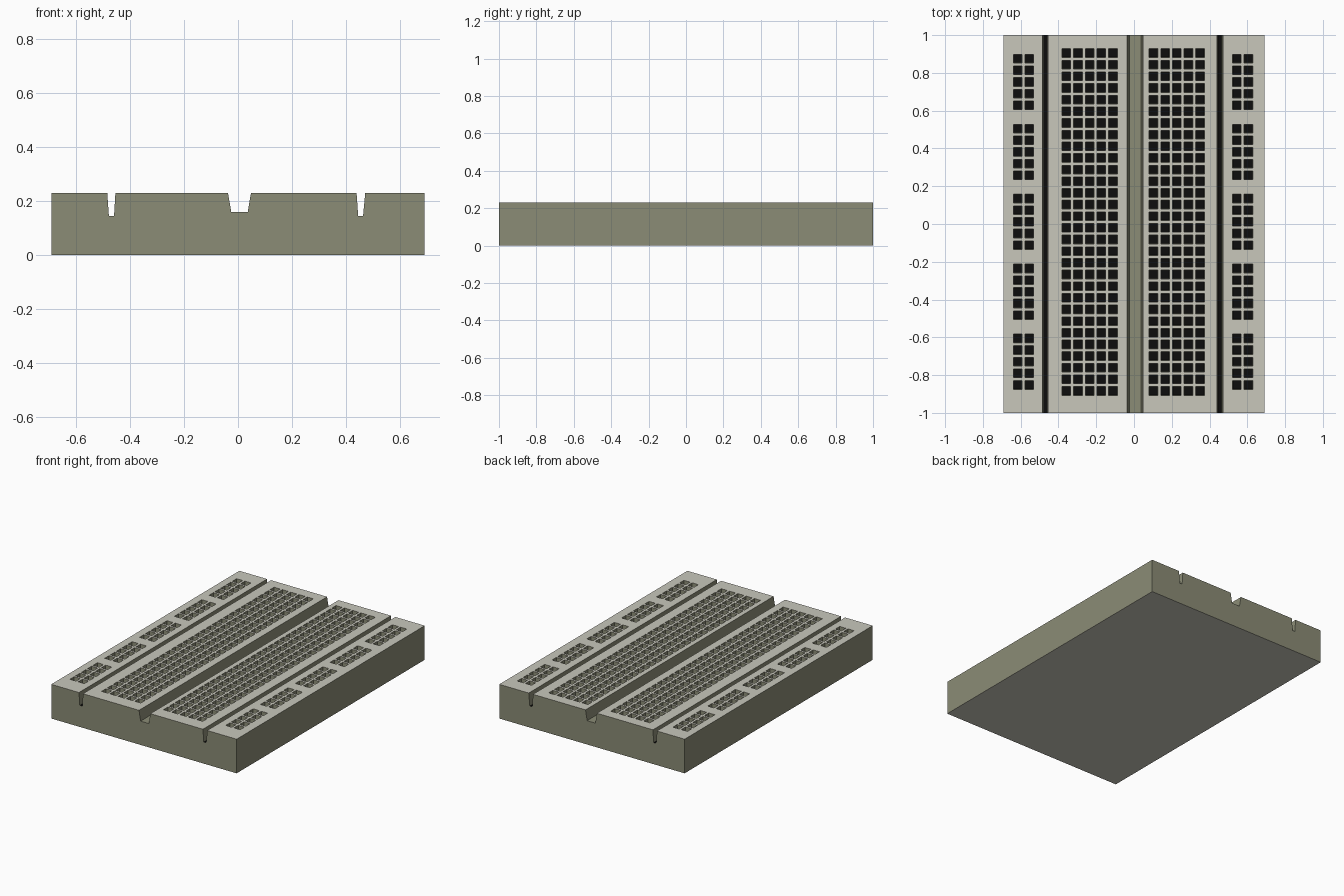
import bpy, bmesh

if "Cube" in bpy.data.objects:
    bpy.data.objects.remove(bpy.data.objects["Cube"])

W, L, H = 0.69, 1.0, 0.23        # half width, half length, height
P, R = 0.0617, 0.023             # hole pitch, hole half size
DEPTH = 0.05                     # hole depth


def material(name, rgb):
    m = bpy.data.materials.new(name)
    m.diffuse_color = (*rgb, 1.0)
    m.use_nodes = True
    m.node_tree.nodes["Principled BSDF"].inputs["Base Color"].default_value = m.diffuse_color
    return m


MATS = [material("olive_side", (0.258, 0.262, 0.182)),
        material("pale_cream", (0.58, 0.572, 0.50)),
        material("contact_black", (0.004, 0.004, 0.004))]
OLIVE, CREAM, BLACK = range(3)


def finish(bm, name):
    bmesh.ops.remove_doubles(bm, verts=bm.verts, dist=1e-5)
    me = bpy.data.meshes.new(name)
    bm.to_mesh(me)
    bm.free()
    for m in MATS:
        me.materials.append(m)
    ob = bpy.data.objects.new(name, me)
    bpy.context.collection.objects.link(ob)


def face(bm, pts, mat):
    f = bm.faces.new([bm.verts.new(p) for p in pts])
    f.material_index = mat


# Grooves: top left, floor left, floor right, top right, floor height, floor colour
grooves = [(-0.484, -0.478, -0.459, -0.454, 0.145, BLACK),
           (-0.037, -0.025, 0.036, 0.048, 0.16, OLIVE),
           (0.439, 0.445, 0.463, 0.471, 0.145, BLACK)]

# Body: cross-section swept along y, open where the hole panels sit
bm = bmesh.new()
profile = [(-W, 0), (-W, H)]
colours = [OLIVE, None]          # colour of the strip starting at each point
for a, b, c, d, z, col in grooves:
    profile += [(a, H), (b, z), (c, z), (d, H)]
    colours += [OLIVE, col, OLIVE, None]
profile += [(W, H), (W, 0)]
colours += [OLIVE, CREAM]
n = len(profile)
for i, col in enumerate(colours):
    if col is not None:
        (x0, z0), (x1, z1) = profile[i], profile[(i + 1) % n]
        face(bm, [(x0, -L, z0), (x0, L, z0), (x1, L, z1), (x1, -L, z1)], col)
face(bm, [(x, -L, z) for x, z in profile], OLIVE)
face(bm, [(x, L, z) for x, z in reversed(profile)], OLIVE)
finish(bm, "board_body")


# Top panels: a grid of faces with every hole cell sunk to a black floor
def panel(name, x0, x1, cols, rows):
    bm = bmesh.new()
    xs = [x0] + [c + s for c in sorted(cols) for s in (-R, R)] + [x1]
    ys = [-L] + [r + s for r in sorted(rows) for s in (-R, R)] + [L]
    for i in range(len(xs) - 1):
        for j in range(len(ys) - 1):
            a, b, c, d = xs[i], xs[i + 1], ys[j], ys[j + 1]
            top = [(a, c, H), (b, c, H), (b, d, H), (a, d, H)]
            if i % 2 == 0 or j % 2 == 0:
                face(bm, top, CREAM)
                continue
            mx, my = (a + b) / 2, (c + d) / 2
            low = [(mx + (x - mx) * 0.92, my + (y - my) * 0.92, H - DEPTH)
                   for x, y, z in top]
            for k in range(4):
                m = (k + 1) % 4
                face(bm, [top[k], top[m], low[m], low[k]], OLIVE)
            face(bm, low, BLACK)
    finish(bm, name)


main_rows = [0.905 - P * k for k in range(30)]
rail_rows = [0.875 - P * k for k in range(29) if k % 6 != 5]
columns = lambda start, count: [start + P * k for k in range(count)]

panel("left_rail_panel", -W, grooves[0][0], columns(-0.616, 2), rail_rows)
panel("left_main_panel", grooves[0][3], grooves[1][0], columns(-0.358, 5), main_rows)
panel("right_main_panel", grooves[1][3], grooves[2][0], columns(0.103, 5), main_rows)
panel("right_rail_panel", grooves[2][3], W, columns(0.544, 2), rail_rows)
